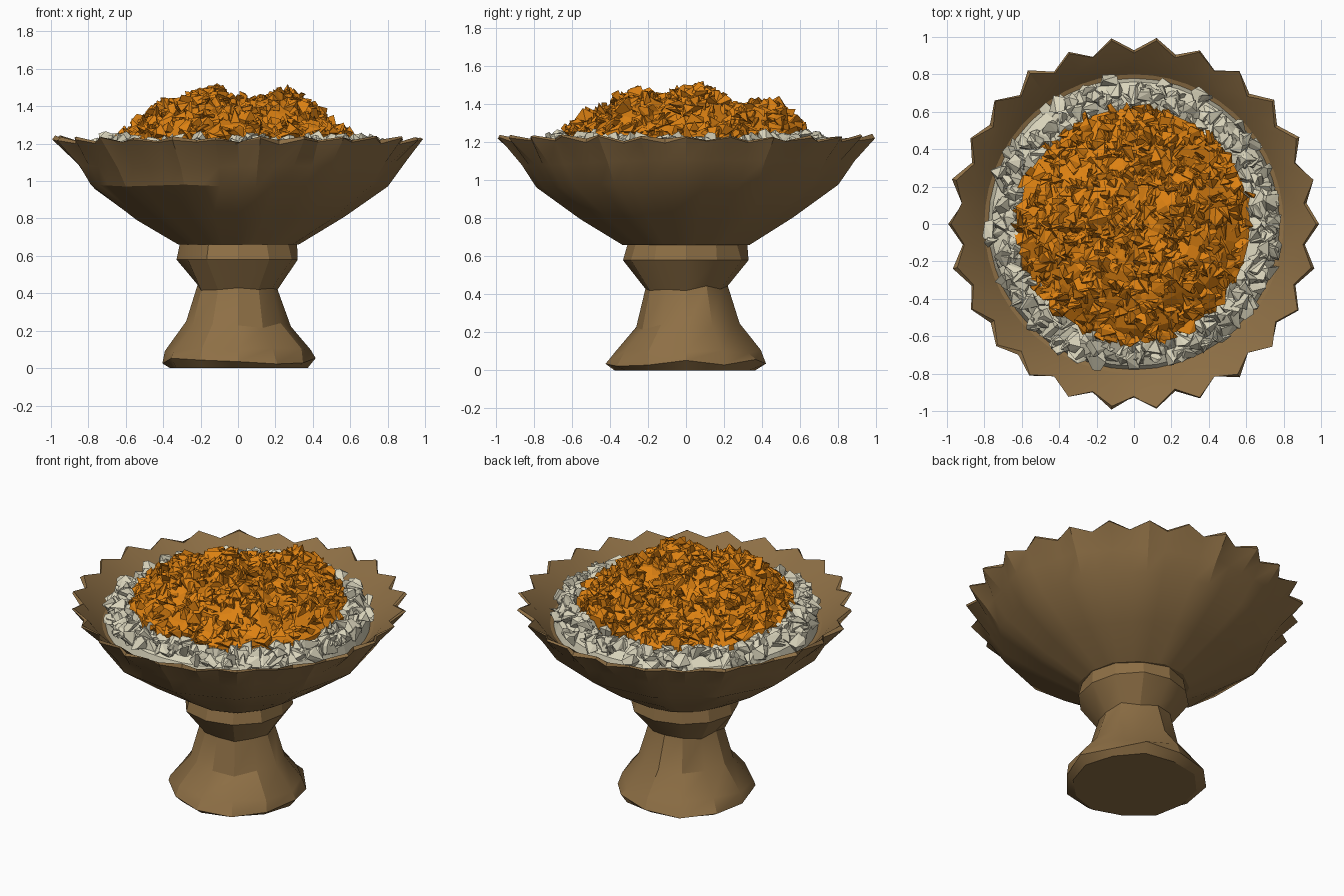
import bpy, bmesh, random
from math import cos, sin, pi, exp, sqrt, tau
from mathutils import Vector

random.seed(7)
cube = bpy.data.objects.get("Cube")
if cube:
    bpy.data.objects.remove(cube, do_unlink=True)


def material(name, rgb):
    m = bpy.data.materials.new(name)
    m.use_nodes = True
    m.diffuse_color = (*rgb, 1)
    bsdf = m.node_tree.nodes["Principled BSDF"]
    bsdf.inputs["Base Color"].default_value = (*rgb, 1)
    bsdf.inputs["Roughness"].default_value = 0.8
    return m


wood = material("brown wood", (0.27, 0.16, 0.06))
orange = material("orange stew", (0.72, 0.22, 0.006))
cream = material("cream rice", (0.70, 0.66, 0.50))


def finish(bm, name, mat, smooth_angle=None):
    bmesh.ops.recalc_face_normals(bm, faces=bm.faces)
    mesh = bpy.data.meshes.new(name)
    bm.to_mesh(mesh)
    bm.free()
    mesh.materials.append(mat)
    ob = bpy.data.objects.new(name, mesh)
    bpy.context.collection.objects.link(ob)
    if smooth_angle:
        bpy.ops.object.select_all(action="DESELECT")
        ob.select_set(True)
        bpy.context.view_layer.objects.active = ob
        bpy.ops.object.shade_smooth_by_angle(angle=smooth_angle)
    return ob


def lathe(name, rings, segs, mat, place, smooth_angle=None):
    """Capped body of revolution; place() bends each point."""
    bm = bmesh.new()
    loops = []
    for k, (r, z) in enumerate(rings):
        loops.append([bm.verts.new(place(k, r, z, tau * i / segs, i)) for i in range(segs)])
    for a, b in zip(loops, loops[1:]):
        for i in range(segs):
            j = (i + 1) % segs
            bm.faces.new((a[i], a[j], b[j], b[i]))
    bm.faces.new(loops[0])
    bm.faces.new(loops[-1])
    return finish(bm, name, mat, smooth_angle)


# Pedestal: coarse, slightly hacked wooden foot
def place_stem(k, r, z, a, i):
    r *= random.uniform(0.95, 1.04)
    if 0 < k < 5:
        z += random.uniform(-0.02, 0.02)
    return r * cos(a), r * sin(a), z


stem_profile = [(0.38, 0.0), (0.42, 0.04), (0.385, 0.10), (0.275, 0.23), (0.22, 0.43),
                (0.325, 0.58), (0.32, 0.67)]
lathe("pedestal", stem_profile, 12, wood, place_stem, 0.45)

# Bowl: faceted below, toothed at the rim
TEETH = 26
FACETS = 13
wobble = [[random.uniform(-1, 1) for _ in range(FACETS)] for _ in range(10)]


def place_bowl(k, r, z, a, i):
    g, t = divmod(i, 4)
    t /= 4
    w = wobble[k][g] * (1 - t) + wobble[k][(g + 1) % FACETS] * t
    if k in (4, 5):
        # alternate long and short points along the rim
        tip = i % 2 == 0
        r += (0.03 if tip else -0.035) + random.uniform(-0.012, 0.008)
        z += (0.015 if tip else -0.008) + random.uniform(-0.008, 0.008)
    elif k < 4:
        local = (t - 0.5) * tau / FACETS
        r *= cos(pi / FACETS) / cos(local) * (1 + 0.025 * w)
        z += 0.02 * w * (k > 0)
    return r * cos(a), r * sin(a), z


bowl_profile = [(0.33, 0.66), (0.57, 0.81), (0.80, 0.97), (0.88, 1.09), (0.965, 1.21),
                (0.955, 1.222), (0.87, 1.16), (0.80, 1.09), (0.60, 1.03), (0.2, 1.0)]
bowl = lathe("bowl", bowl_profile, 2 * TEETH, wood, place_bowl, 0.4)


# Stew heap: low dome carrying several lumps
lumps = [(-0.22, -0.30, 0.14), (0.25, -0.25, 0.13), (-0.15, 0.05, 0.13),
         (0.28, 0.08, 0.13), (-0.38, -0.05, 0.10), (0.15, 0.46, 0.12), (0.0, -0.48, 0.08)]


def heap(x, y):
    r2 = (x * x + y * y) / 0.64 ** 2
    bump = max(h * exp(-((x - a) ** 2 + (y - b) ** 2) / 0.035) for a, b, h in lumps)
    return 1.20 + 0.155 * (1 - r2) + bump


def place_heap(k, r, z, a, i):
    x, y = r * cos(a), r * sin(a)
    if z < 1.1:
        return x, y, z
    return x, y, heap(x, y) + random.uniform(-0.012, 0.012)


heap_profile = [(0.62, 1.05)] + [(0.62 - 0.06 * k, 1.2) for k in range(11)]
lathe("stew_heap", heap_profile, 36, orange, place_heap)

# Rice bed: low ring below the loose grains
lathe("rice_bed", [(0.78, 1.08), (0.76, 1.15), (0.68, 1.19), (0.58, 1.16), (0.5, 1.1)],
      40, cream, lambda k, r, z, a, i: (r * cos(a), r * sin(a), z))


def shards(name, mat, spots, points, low, high):
    """Heap of small convex chips, one for each spot."""
    bm = bmesh.new()
    for spot in spots:
        size = random.uniform(low, high)
        verts = []
        for _ in range(points):
            d = Vector([random.gauss(0, 1) for _ in range(3)]).normalized()
            verts.append(bm.verts.new(Vector(spot) + d * size))
        hull = bmesh.ops.convex_hull(bm, input=verts)
        loose = [v for v in verts if v.is_valid and not v.link_faces]
        bmesh.ops.delete(bm, geom=loose, context="VERTS")
    finish(bm, name, mat)


# Chips over the stew, spread evenly by area
stew_spots = []
for _ in range(850):
    r, a = 0.62 * sqrt(random.random()), random.uniform(0, tau)
    x, y = r * cos(a), r * sin(a)
    stew_spots.append((x, y, heap(x, y) + random.uniform(-0.02, 0.01)))
shards("stew_chips", orange, stew_spots, 6, 0.04, 0.065)

# Rice grains around the stew
rice_spots = []
for i in range(300):
    a = tau * i / 300 + random.uniform(-0.02, 0.02)
    r = random.uniform(0.62, 0.77)
    z = 1.195 - 0.4 * max(0, r - 0.70)
    rice_spots.append((r * cos(a), r * sin(a), z + random.uniform(-0.02, 0.02)))
shards("rice_grains", cream, rice_spots, 8, 0.045, 0.065)
